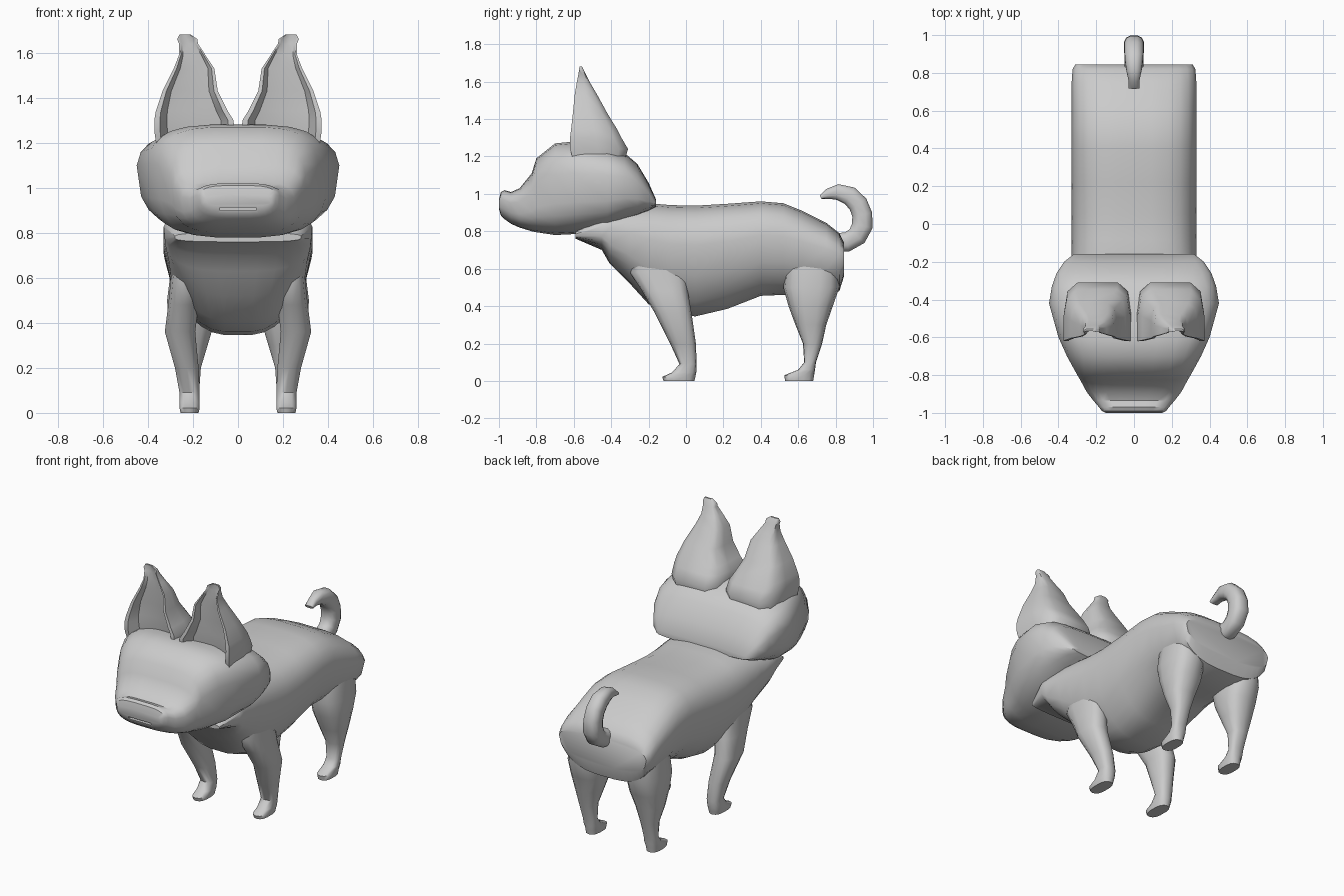
import bpy, bmesh, math
from mathutils import Vector


def loft(name, rings, angle=40, mirror=False):
    """Skin a list of equal-length rings into a closed solid."""
    bm = bmesh.new()
    rows = [[bm.verts.new(p) for p in ring] for ring in rings]
    n = len(rows[0])
    for a, b in zip(rows, rows[1:]):
        for i in range(n):
            j = (i + 1) % n
            bm.faces.new((a[i], a[j], b[j], b[i]))
    bm.faces.new(rows[0])
    bm.faces.new(rows[-1])
    bmesh.ops.recalc_face_normals(bm, faces=bm.faces)
    me = bpy.data.meshes.new(name)
    bm.to_mesh(me)
    bm.free()
    ob = bpy.data.objects.new(name, me)
    bpy.context.collection.objects.link(ob)
    if mirror:
        ob.modifiers.new("Mirror", 'MIRROR').use_mirror_merge = False
    bpy.ops.object.select_all(action='DESELECT')
    ob.select_set(True)
    bpy.context.view_layer.objects.active = ob
    bpy.ops.object.shade_smooth_by_angle(angle=math.radians(angle))
    return ob


def oval(n, power):
    """Unit superellipse outline."""
    pts = []
    for i in range(n):
        a = 2 * math.pi * (i + 0.5) / n
        c, s = math.cos(a), math.sin(a)
        pts.append((math.copysign(abs(c) ** (2 / power), c),
                    math.copysign(abs(s) ** (2 / power), s)))
    m = max(p[1] for p in pts)
    k = max(p[0] for p in pts)
    return [(x / k, y / m) for x, y in pts]


def y_ring(y, top, bottom, w, taper, power):
    """Vertical cross-section; the lower half narrows by taper."""
    mid, h = (top + bottom) / 2, (top - bottom) / 2
    return [Vector((u * w * (1 + min(v, 0) * (1 - taper)), y, mid + v * h))
            for u, v in oval(24, power)]


def z_ring(z, x0, x1, y0, y1):
    """Horizontal cross-section of a leg."""
    return [Vector(((x0 + x1) / 2 + u * (x1 - x0) / 2,
                    (y0 + y1) / 2 + v * (y1 - y0) / 2, z))
            for u, v in oval(14, 2.6)]


# Body with chest and rump: y, top, bottom, half width, lower taper
body = [(-.59, .80, .76, .28, 1), (-.45, .90, .70, .33, .95), (-.41, .92, .63, .33, .9),
        (-.30, .94, .52, .33, .75), (-.20, .95, .41, .33, .65), (-.08, .94, .36, .33, .62),
        (.05, .937, .345, .33, .62), (.22, .947, .385, .33, .65), (.40, .96, .455, .33, .7),
        (.52, .95, .46, .33, .7), (.62, .91, .45, .33, .7), (.75, .845, .46, .33, .72),
        (.82, .79, .48, .325, .75), (.845, .74, .56, .31, .85)]
loft("body", [y_ring(*r, 3.2) for r in body])

# Head and muzzle
head = [(-.16, .97, .93, .32, 1), (-.20, 1.06, .905, .37, 1), (-.26, 1.16, .875, .41, .95),
        (-.33, 1.22, .85, .435, .92), (-.42, 1.25, .81, .45, .86), (-.60, 1.28, .785, .40, .92),
        (-.70, 1.27, .78, .355, .93), (-.80, 1.19, .795, .30, .95), (-.825, 1.11, .80, .285, .95),
        (-.89, 1.03, .82, .25, .93), (-.935, 1.01, .84, .215, .9), (-.97, 1.02, .865, .185, .9),
        (-.99, 1.01, .885, .17, .9), (-1.0, .97, .92, .15, 1)]
head_ob = loft("head", [y_ring(*r, 3.5) for r in head], 35)

# Mouth slit cut into the muzzle
bpy.ops.mesh.primitive_cube_add(size=1, location=(0, -1, .905))
slit = bpy.context.object
slit.name = "mouth_cutter"
slit.scale = (.16, .06, .014)
slit.hide_render = True
slit.hide_viewport = True
cut = head_ob.modifiers.new("Mouth", 'BOOLEAN')
cut.operation = 'DIFFERENCE'
cut.solver = 'EXACT'
cut.object = slit

# Ears: cupped section swept upward (z, inner x, outer x, front y, back y)
cup = [(0, 0), (0, .5), (.05, .85), (.2, 1), (.8, 1), (.95, .85), (1, .5), (1, 0),
       (.93, 0), (.84, .22), (.5, .3), (.16, .22), (.07, 0)]
ear = [(1.17, .03, .36, -.60, -.33), (1.24, .015, .37, -.62, -.31),
       (1.30, .02, .372, -.62, -.345), (1.34, .045, .365, -.615, -.365),
       (1.43, .09, .335, -.605, -.42), (1.53, .105, .285, -.595, -.475),
       (1.59, .145, .262, -.585, -.51), (1.64, .178, .262, -.575, -.535),
       (1.66, .18, .27, -.572, -.545), (1.68, .21, .26, -.57, -.556)]
loft("ear", [[Vector((a + u * (b - a), c + v * (d - c), z)) for u, v in cup]
             for z, a, b, c, d in ear], 45, True)

# Front legs with paws
front = [(0, .175, .255, -.12, .045), (.022, .17, .26, -.127, .05),
         (.045, .17, .26, -.075, .055), (.09, .17, .26, -.035, .057),
         (.20, .175, .28, -.085, .053), (.36, .19, .325, -.165, .03),
         (.48, .175, .31, -.235, .01), (.58, .17, .30, -.30, 0),
         (.68, .18, .29, -.29, -.02)]
loft("front_leg", [z_ring(*r) for r in front], 50, True)

# Hind legs with paws
hind = [(0, .175, .255, .53, .68), (.03, .17, .26, .525, .685),
        (.06, .17, .26, .60, .69), (.10, .172, .26, .632, .695),
        (.20, .165, .27, .625, .728), (.30, .135, .295, .585, .75),
        (.40, .105, .31, .548, .785), (.50, .10, .315, .52, .82),
        (.62, .12, .30, .53, .82)]
loft("hind_leg", [z_ring(*r) for r in hind], 50, True)

# Curled tail: y, z, radius
path = [(.76, .74, .05), (.86, .742, .052), (.915, .775, .054), (.943, .83, .056),
        (.942, .89, .054), (.92, .945, .053), (.875, .99, .051),
        (.81, 1.01, .042), (.76, 1.0, .028), (.72, .982, .01)]
rings = []
for i, (y, z, r) in enumerate(path):
    p, q = path[max(i - 1, 0)], path[min(i + 1, len(path) - 1)]
    t = Vector((0, q[0] - p[0], q[1] - p[1])).normalized()
    side = Vector((0, -t.z, t.y))
    rings.append([Vector((u * max(r, .03) * .95, y, z)) + side * v * r
                  for u, v in oval(12, 2.6)])
loft("tail", rings, 50)
